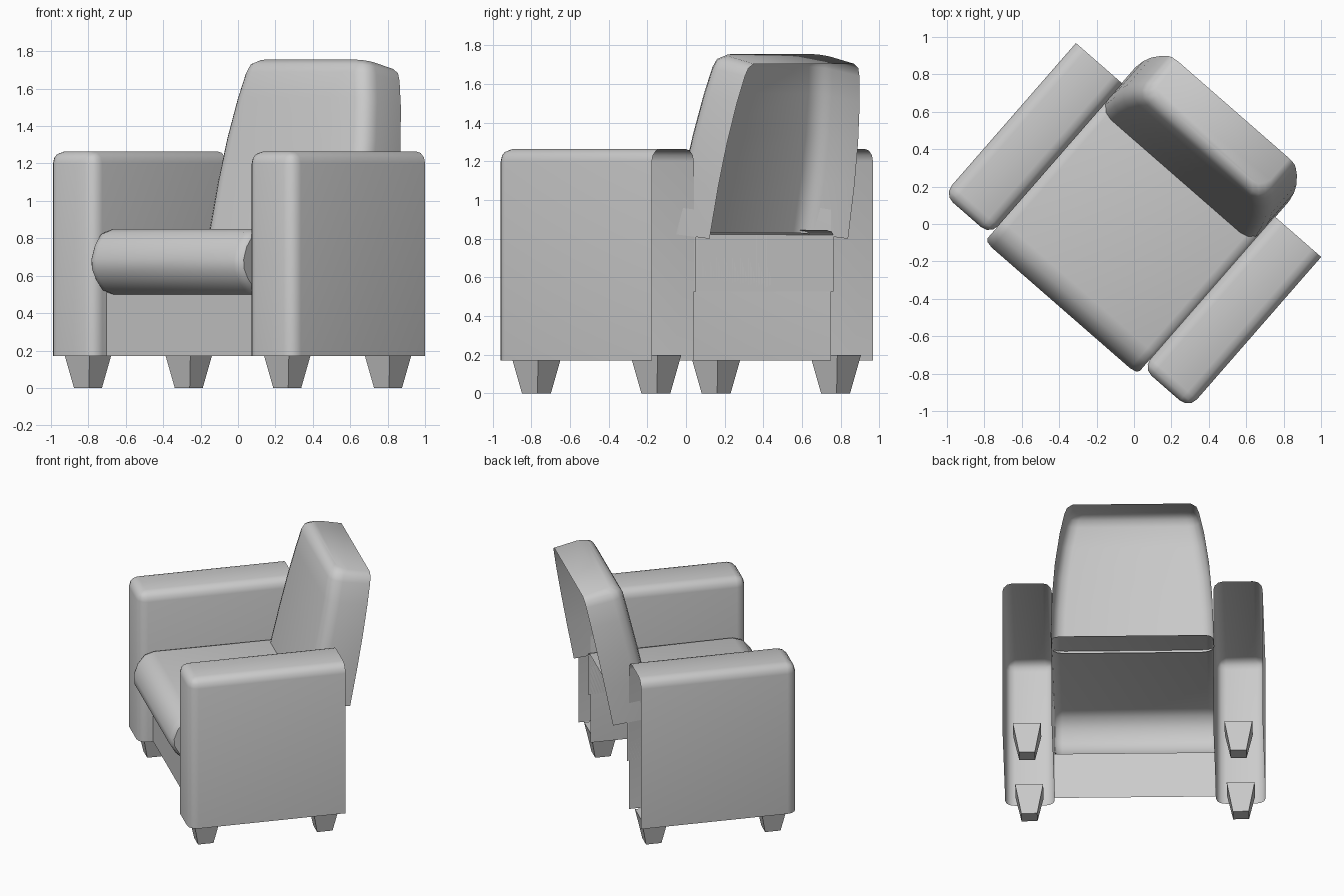
import bpy, bmesh, math
from mathutils import Matrix

if "Cube" in bpy.data.objects:
    bpy.data.objects.remove(bpy.data.objects["Cube"])

TURN = Matrix.Rotation(math.radians(-41.1), 4, 'Z')   # the chair stands turned on the spot


def finish(bm, name, smooth=True):
    bmesh.ops.recalc_face_normals(bm, faces=bm.faces[:])
    bm.transform(TURN)
    me = bpy.data.meshes.new(name)
    bm.to_mesh(me)
    bm.free()
    ob = bpy.data.objects.new(name, me)
    bpy.context.collection.objects.link(ob)
    if smooth:
        bpy.ops.object.select_all(action='DESELECT')
        ob.select_set(True)
        bpy.context.view_layer.objects.active = ob
        bpy.ops.object.shade_smooth_by_angle(angle=math.radians(40))
    return ob


def loft(bm, rows):
    """Skin open rows of points; return the vertex rows."""
    vs = [[bm.verts.new(p) for p in r] for r in rows]
    for a, b in zip(vs, vs[1:]):
        for i in range(len(a) - 1):
            bm.faces.new((a[i], a[i + 1], b[i + 1], b[i]))
    return vs


# Arms: upholstered shells, open at the back and underneath
def arm(side, name):
    x0, x1, y0, y1, z0, z1 = 0.54, 0.87, -0.55, 0.525, 0.17, 1.265
    bm = bmesh.new()
    bmesh.ops.create_cube(bm, size=1)
    for v in bm.verts:
        v.co = (side * (x1 if v.co.x > 0 else x0),
                y1 if v.co.y > 0 else y0, z1 if v.co.z > 0 else z0)
    bm.normal_update()
    gone = [f for f in bm.faces
            if all(v.co.y > 0.5 for v in f.verts) or all(v.co.z < 0.2 for v in f.verts)]
    bmesh.ops.delete(bm, geom=gone, context='FACES')
    bmesh.ops.bevel(bm, geom=[e for e in bm.edges if not e.is_boundary],
                    offset=0.065, segments=3, profile=0.5, affect='EDGES')
    finish(bm, name)


arm(-1, "left_arm")
arm(1, "right_arm")

# Seat cushion: rounded nose profile (depth, height) swept across the width
nose = [(-0.45, 0.50), (-0.50, 0.515), (-0.555, 0.57), (-0.59, 0.63), (-0.595, 0.69),
        (-0.565, 0.77), (-0.515, 0.83), (-0.45, 0.85), (0.54, 0.845)]
bm = bmesh.new()
rows = []
for u, k in ((-0.54, 0.85), (-0.525, 0.95), (-0.49, 1), (0.49, 1), (0.525, 0.95), (0.54, 0.85)):
    rows.append([(u, -0.45 + (y + 0.45) * k if y < 0 else y, 0.675 + (z - 0.675) * k)
                 for y, z in nose])
vs = loft(bm, rows)
for r in (vs[0], vs[-1]):                       # cushion ends
    corner = bm.verts.new((r[0].co.x, 0.54, r[0].co.z))
    bm.faces.new(r + [corner])
finish(bm, "seat_cushion")

# Front panel under the cushion
bm = bmesh.new()
loft(bm, [[(-0.54, -0.45, z), (0.54, -0.45, z)] for z in (0.17, 0.51)])
finish(bm, "front_panel", False)

# Backrest: leaning, tapering shell open at the back and underneath
bm = bmesh.new()
rows = []
# (height fraction, half width, front inset)
for t, w, inset in ((0, 0.545, 0), (0.3, 0.535, 0), (0.55, 0.515, 0), (0.78, 0.482, 0),
                    (0.93, 0.45, 0), (0.975, 0.432, 0.015), (1, 0.395, 0.05)):
    front = 0.335 + 0.205 * t + inset
    rear = 0.637 + 0.173 * t
    r = 0.085 if t < 0.95 else 0.07
    half = [(w, rear), (w, front + r)]
    half += [(w - r + r * math.cos(a), front + r - r * math.sin(a))
             for a in (math.pi / 6, math.pi / 3, math.pi / 2)]
    plan = half + [(-x, y) for x, y in reversed(half)]
    row = []
    for x, y in plan:
        f = (y - front) / (rear - front)
        row.append((x, y, (0.83 + 0.925 * t) * (1 - f) + (0.80 + 0.905 * t) * f))
    rows.append(row)
vs = loft(bm, rows)
bm.faces.new(vs[-1])
finish(bm, "backrest")

# Legs: square tapered feet
for sx, sn in ((-1, "left"), (1, "right")):
    for sy, yn in ((-1, "front"), (1, "back")):
        bm = bmesh.new()
        bmesh.ops.create_cone(bm, cap_ends=True, segments=4, depth=0.2,
                              radius1=0.106 / math.sqrt(2), radius2=0.187 / math.sqrt(2),
                              matrix=Matrix.Translation((sx * 0.707, sy * 0.41, 0.1))
                              @ Matrix.Rotation(math.pi / 4, 4, 'Z'))
        # create_cone may start on a corner or a flat: square it to the chair
        c = (sx * 0.707, sy * 0.41)
        for v in bm.verts:
            h = 0.053 if v.co.z < 0.1 else 0.0935
            v.co.x = c[0] + math.copysign(h, v.co.x - c[0])
            v.co.y = c[1] + math.copysign(h, v.co.y - c[1])
        finish(bm, f"{yn}_{sn}_leg", False)
